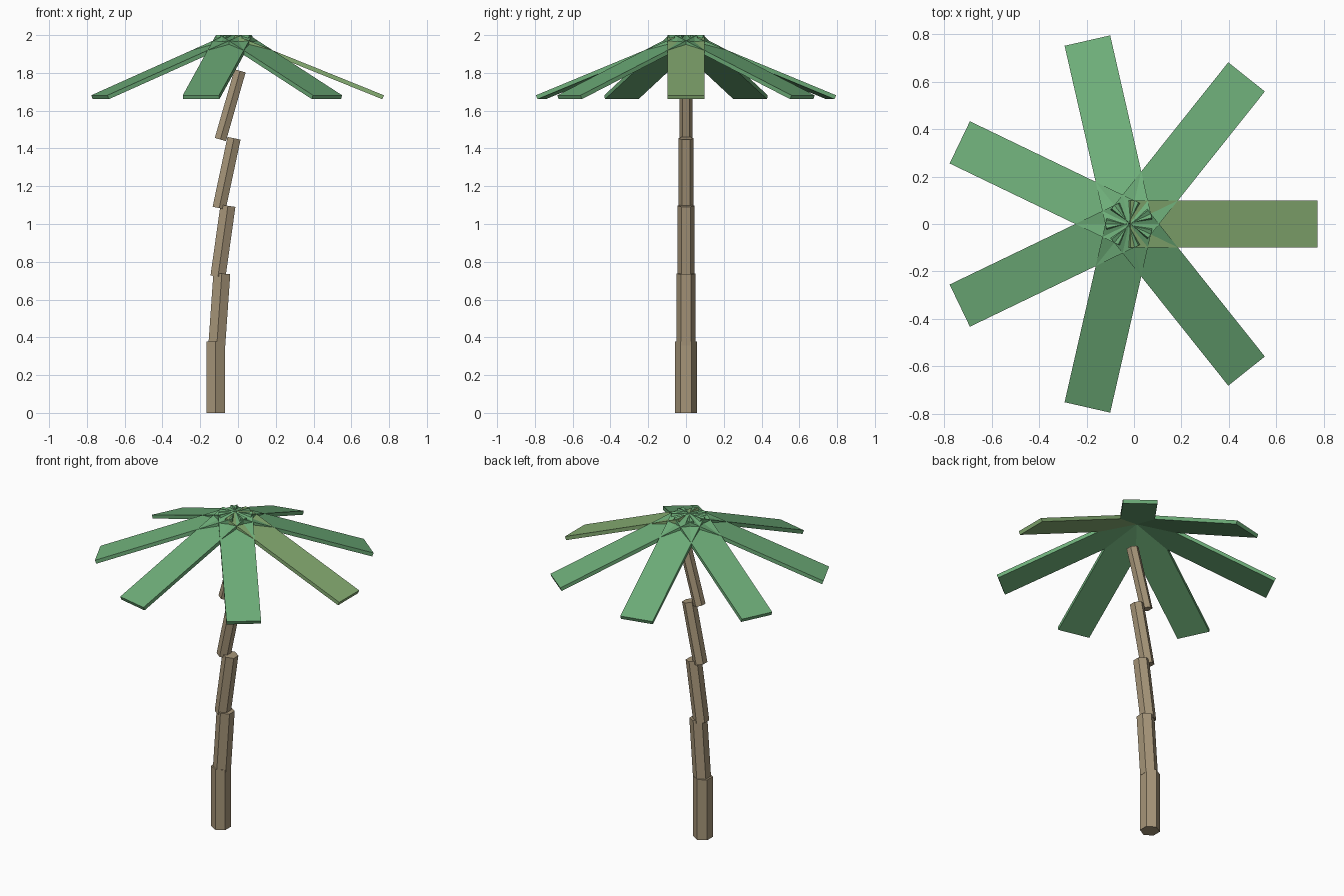
import bpy, math
from mathutils import Matrix

if "Cube" in bpy.data.objects:
    bpy.data.objects.remove(bpy.data.objects["Cube"])


def material(name, rgb):
    m = bpy.data.materials.new(name)
    m.diffuse_color = (*rgb, 1)
    m.use_nodes = True
    m.node_tree.nodes["Principled BSDF"].inputs["Base Color"].default_value = m.diffuse_color
    return m


bark = material("bark", (0.38, 0.30, 0.19))
leaf = material("leaf_green", (0.155, 0.42, 0.19))
young_leaf = material("leaf_yellow_green", (0.24, 0.42, 0.17))

# Trunk: five leaning hexagonal segments, each thinner and more tilted
SEG_LEN = 0.378
for i in range(5):
    bpy.ops.mesh.primitive_cylinder_add(
        vertices=6, radius=0.057 - 0.0054 * i, depth=SEG_LEN,
        location=(-0.118 + 0.0192 * i, 0, SEG_LEN / 2 + 0.36 * i),
        rotation=(0, math.radians(4 * i), 0))
    seg = bpy.context.object
    seg.name = f"trunk_segment_{i + 1}"
    seg.data.materials.append(bark)

# Crown: seven flat fronds drooping outward from one centre
COUNT, LENGTH, WIDTH, THICK = 7, 0.85, 0.197, 0.0225
DROOP = math.radians(22)
CROWN = (-0.02, 0, 2.0 - THICK / 2 * math.cos(DROOP))
for i in range(COUNT):
    bpy.ops.mesh.primitive_cube_add(size=1)
    frond = bpy.context.object
    frond.name = f"frond_{i + 1}"
    # Inner end sits on the local origin, then droop, turn and lift into place
    frond.data.transform(
        Matrix.Translation((LENGTH / 2, 0, 0)) @ Matrix.Diagonal((LENGTH, WIDTH, THICK, 1)))
    frond.matrix_world = (Matrix.Translation(CROWN)
                          @ Matrix.Rotation(2 * math.pi * i / COUNT, 4, 'Z')
                          @ Matrix.Rotation(DROOP, 4, 'Y'))
    frond.data.materials.append(young_leaf if i == 0 else leaf)
